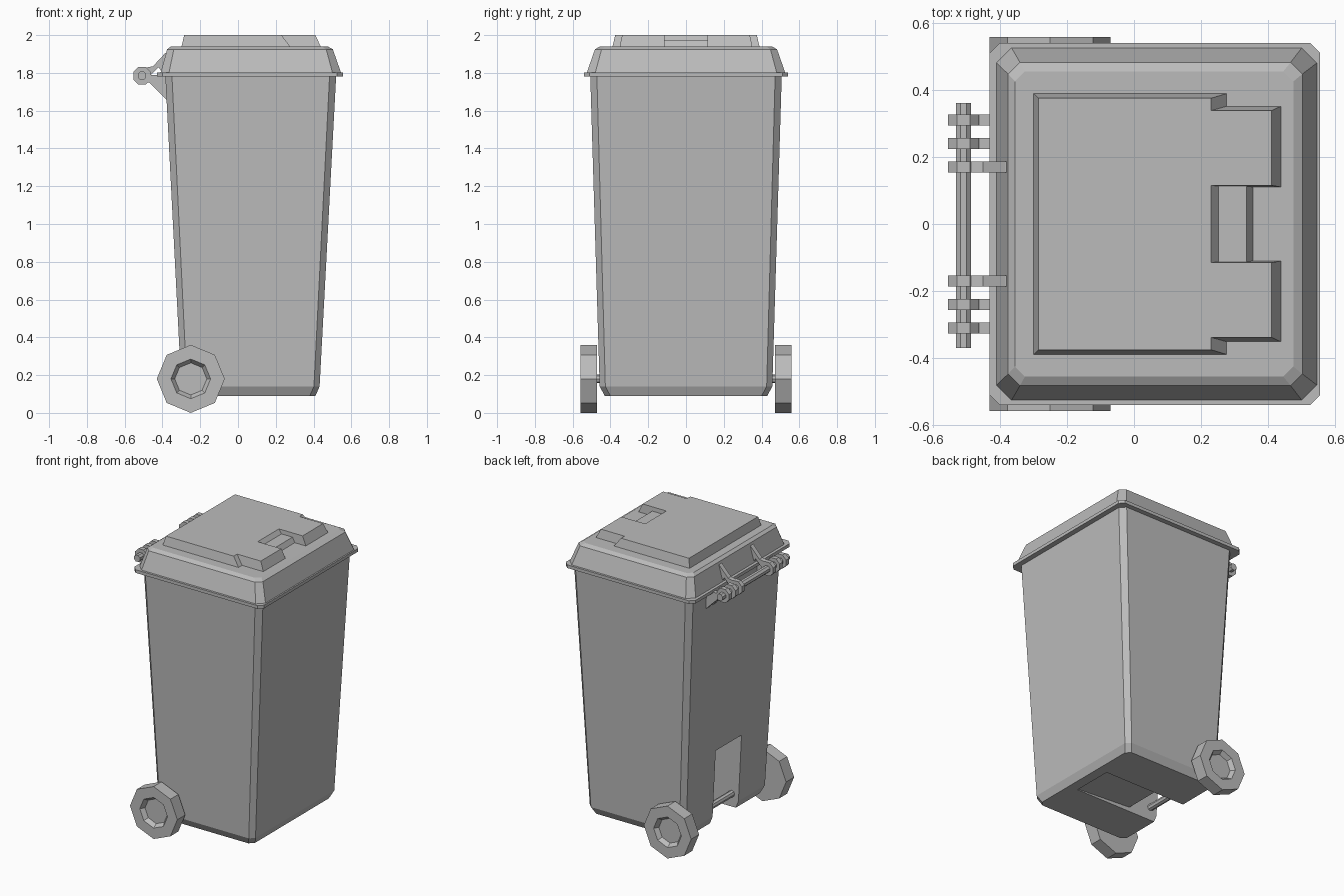
import bpy, bmesh
from math import cos, sin, pi

cube = bpy.data.objects.get("Cube")
if cube:
    bpy.data.objects.remove(cube)

grey = bpy.data.materials.new("bin_grey")
grey.use_nodes = True
COLOR = (0.5, 0.5, 0.5, 1)
grey.diffuse_color = COLOR
grey.node_tree.nodes["Principled BSDF"].inputs["Base Color"].default_value = COLOR


def loft(name, rings):
    """Skin a closed, flat-shaded solid through rings of equal point count."""
    bm = bmesh.new()
    loops = [[bm.verts.new(p) for p in ring] for ring in rings]
    n = len(loops[0])
    for a, b in zip(loops, loops[1:]):
        for i in range(n):
            j = (i + 1) % n
            bm.faces.new((a[i], a[j], b[j], b[i]))
    bm.faces.new(loops[0][::-1])
    bm.faces.new(loops[-1])
    bmesh.ops.recalc_face_normals(bm, faces=bm.faces)
    mesh = bpy.data.meshes.new(name)
    bm.to_mesh(mesh)
    bm.free()
    mesh.materials.append(grey)
    obj = bpy.data.objects.new(name, mesh)
    bpy.context.collection.objects.link(obj)
    return obj


def chamfered(x0, x1, y, z, c):
    """Rectangle ring, symmetric in y, with cut corners."""
    return [(x0 + c, -y, z), (x1 - c, -y, z), (x1, -y + c, z), (x1, y - c, z),
            (x1 - c, y, z), (x0 + c, y, z), (x0, y - c, z), (x0, -y + c, z)]


def rect(x0, x1, y0, y1, z):
    return [(x0, y0, z), (x1, y0, z), (x1, y1, z), (x0, y1, z)]


def prism(name, profile, y0, y1):
    """Extrude an x-z profile along y."""
    return loft(name, [[(x, y, z) for x, z in profile] for y in (y0, y1)])


def octagon(x, z, r, turn=0.0):
    return [(x + r * cos(turn + i * pi / 4), z + r * sin(turn + i * pi / 4)) for i in range(8)]


# Tapered body
body = loft("body", [chamfered(-.28, .41, .43, .09, .03),
                     chamfered(-.30, .432, .457, .14, .03),
                     chamfered(-.385, .52, .507, 1.79, .035)])

# Axle pocket and shallow channel cut from the body
cutter = prism("pocket_cutter", [(.34, .08), (.34, .095), (-.08, .12), (-.1, .6),
                                 (-.5, .6), (-.5, .08)], -.14, .14)
cutter.hide_render = True
cut = body.modifiers.new("pocket", 'BOOLEAN')
cut.operation, cut.solver, cut.object = 'DIFFERENCE', 'EXACT', cutter
bpy.context.view_layer.update()
graph = bpy.context.evaluated_depsgraph_get()
body_mesh = bpy.data.meshes.new_from_object(body.evaluated_get(graph))
body.modifiers.clear()
body.data = body_mesh
bpy.data.objects.remove(cutter)

# Lid with flat rim and sloping sides
loft("lid", [chamfered(-.43, .555, .54, 1.78, .03),
             chamfered(-.43, .555, .54, 1.802, .03),
             chamfered(-.41, .545, .525, 1.802, .045),
             chamfered(-.375, .502, .482, 1.925, .035),
             chamfered(-.355, .475, .455, 1.94, .03)])

# Raised panel, two tabs and the low handle bar between them
loft("lid_panel", [rect(-.30, .28, -.39, .39, 1.935), rect(-.285, .23, -.375, .375, 2)])
for side, label in ((1, "back"), (-1, "front")):
    low = rect(.1, .44, .11 * side, .352 * side, 1.935)
    high = rect(.1, .41, .115 * side, .338 * side, 2)
    loft(label + "_lid_tab", [low, high])
loft("lid_handle", [rect(.1, .357, -.115, .115, 1.935), rect(.1, .335, -.115, .115, 1.972)])

# Hinge rod
HX, HZ = -.508, 1.785
prism("hinge_rod", octagon(HX, HZ, .024, pi / 8), -.37, .36)

# Hinge knuckles, with arms to the lid or brackets to the body
ARM = [(-.53, 1.82), (-.46, 1.79), (-.42, 1.83), (-.4, 1.8), (-.36, 1.8),
       (-.36, 1.92), (-.385, 1.905), (-.45, 1.835)]
BRACKET = [(-.51, 1.742), (-.47, 1.75), (-.38, 1.66), (-.36, 1.66), (-.36, 1.785), (-.48, 1.79)]
for side, label in ((1, "back"), (-1, "front")):
    for k, y in enumerate((.17, .24, .31)):
        y0, y1 = y * side - .016, y * side + .016
        prism(f"{label}_hinge_knuckle_{k}", octagon(HX, HZ, .05, pi / 8), y0, y1)
        shape, kind = (ARM, "arm") if k == 0 else (BRACKET, "bracket")
        prism(f"{label}_hinge_{kind}_{k}", shape, y0, y1)

# Axle
WX, WZ, WR = -.25, .18, .18
prism("axle", octagon(WX, WZ, .022), -.5, .5)

# Octagonal wheels with a sunken hub on the outer face
for side, label in ((1, "back"), (-1, "front")):
    steps = ((WR, .472), (WR, .558), (.105, .558), (.085, .53))
    loft(label + "_wheel", [[(x, y * side, z) for x, z in octagon(WX, WZ, r)] for r, y in steps])
